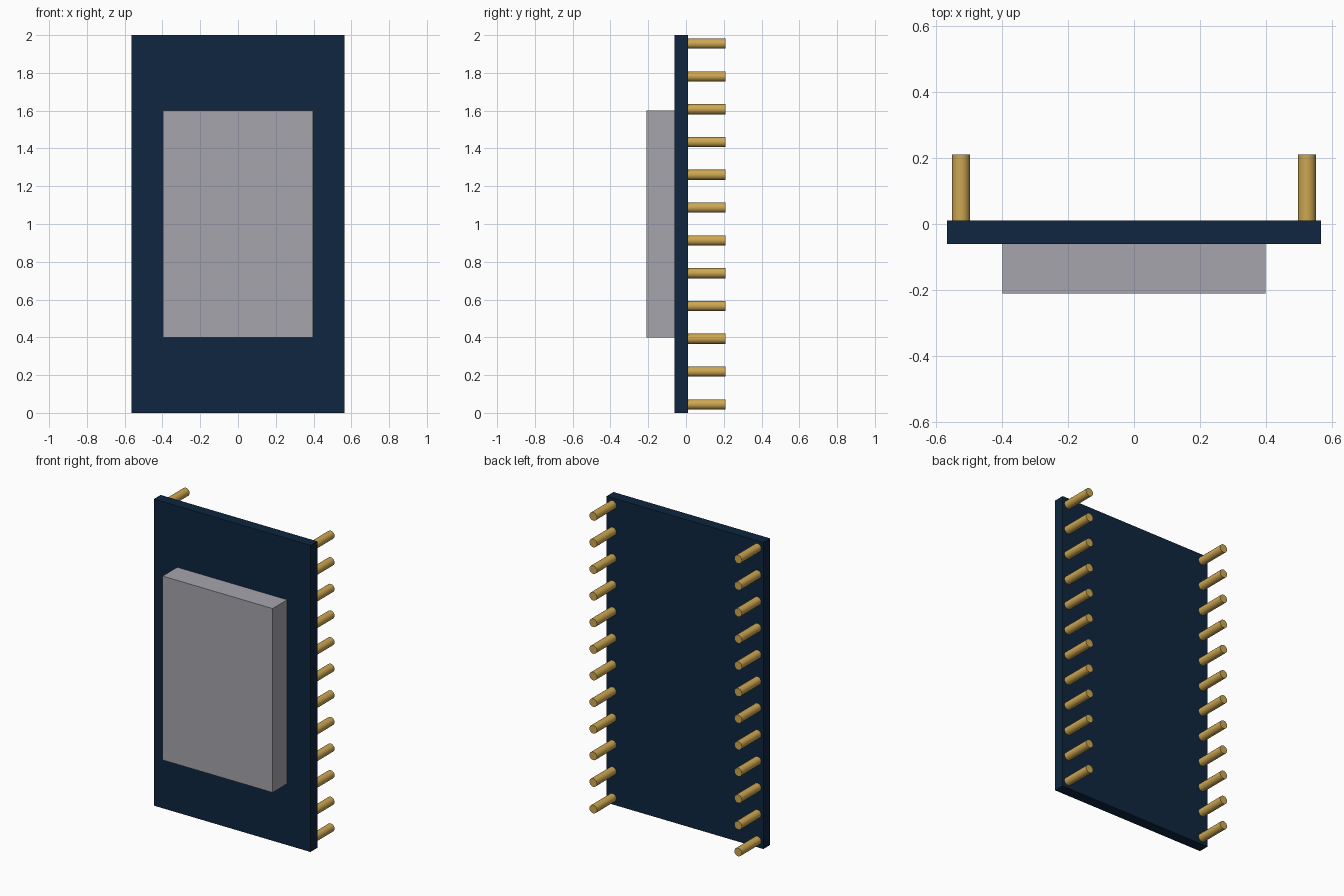
import bpy
import math

if "Cube" in bpy.data.objects:
    bpy.data.objects.remove(bpy.data.objects["Cube"], do_unlink=True)


def material(name, rgb):
    mat = bpy.data.materials.new(name)
    mat.use_nodes = True
    colour = (*rgb, 1.0)
    mat.diffuse_color = colour
    mat.node_tree.nodes["Principled BSDF"].inputs["Base Color"].default_value = colour
    return mat


NAVY = material("navy board", (0.0044, 0.0194, 0.05))
GREY = material("grey metal", (0.376, 0.374, 0.413))
GOLD = material("gold pin", (0.61, 0.386, 0.084))


def box(name, size, centre, mat):
    bpy.ops.mesh.primitive_cube_add(size=1, location=centre)
    obj = bpy.context.object
    obj.name = name
    obj.scale = size
    bpy.ops.object.transform_apply(location=False, rotation=False, scale=True)
    obj.data.materials.append(mat)
    return obj


# Upright circuit board and the shield block on its front
box("circuit_board", (1.13, 0.07, 2.0), (0, -0.025, 1.0), NAVY)
box("shield_block", (0.794, 0.15, 1.2), (0, -0.135, 1.0), GREY)

# Two columns of header pins, set into the board and sticking out the back
PIN_COUNT, PITCH = 12, 0.1736
PIN_START, PIN_END = -0.058, 0.21
for side, x in (("right", -0.523), ("left", 0.523)):
    for i in range(PIN_COUNT):
        z = 1.0 + (i - (PIN_COUNT - 1) / 2) * PITCH
        bpy.ops.mesh.primitive_cylinder_add(
            vertices=20, radius=0.027, depth=PIN_END - PIN_START,
            location=(x, (PIN_START + PIN_END) / 2, z),
            rotation=(math.pi / 2, 0, 0))
        pin = bpy.context.object
        pin.name = f"{side}_pin_{i + 1}"
        pin.data.materials.append(GOLD)
        bpy.ops.object.shade_smooth_by_angle(angle=math.radians(40))
